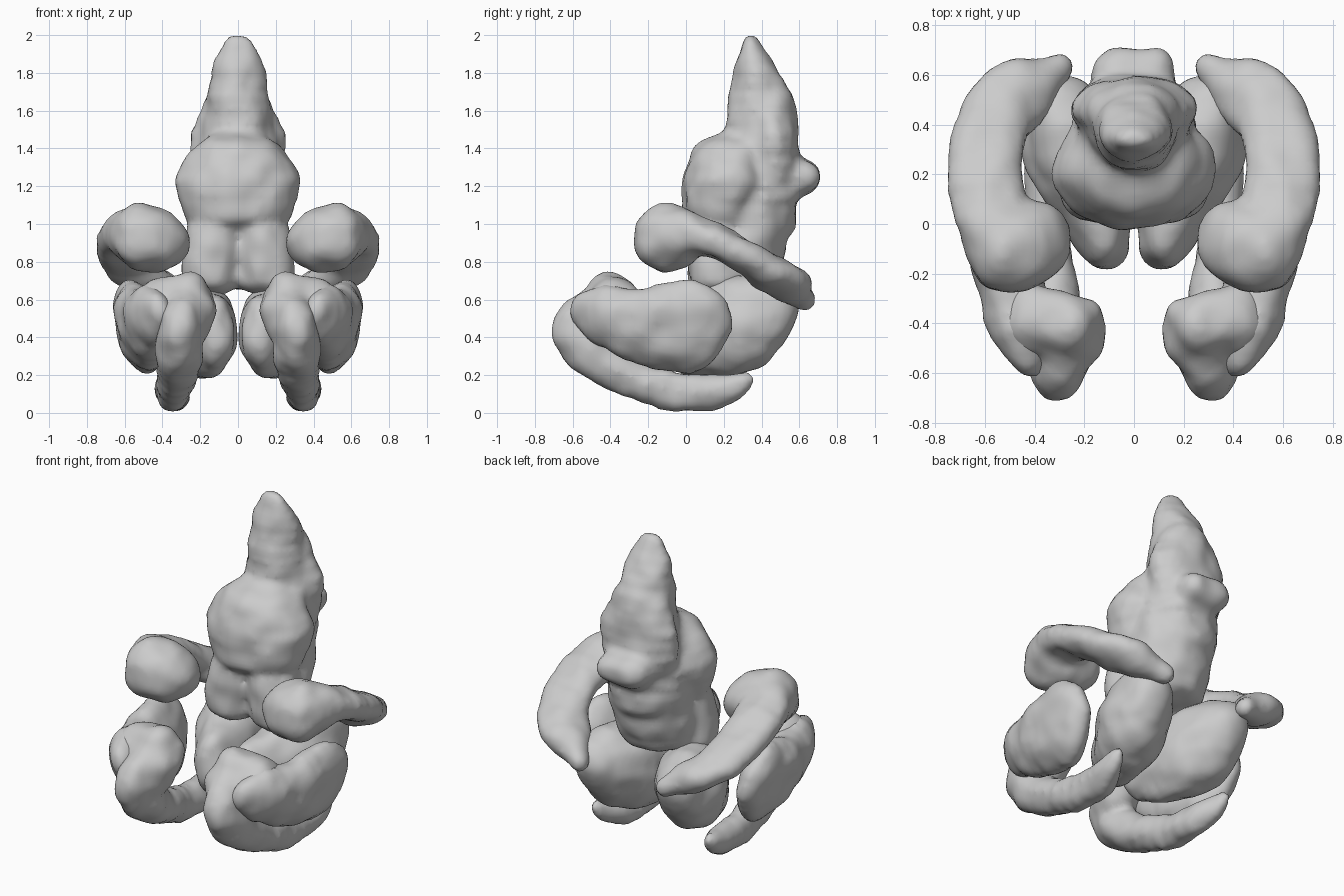
import bpy, bmesh, math
from mathutils import Matrix, noise

# Template ball, copied for every station of a sweep
tb = bmesh.new()
bmesh.ops.create_icosphere(tb, subdivisions=3, radius=1)
BALL_V = [v.co.copy() for v in tb.verts]
BALL_F = [[v.index for v in f.verts] for f in tb.faces]
tb.free()


def spline(p0, p1, p2, p3, t):
    """Catmull-Rom interpolation of number tuples."""
    return [0.5 * (2 * b + (c - a) * t + (2 * a - 5 * b + 4 * c - d) * t * t
                   + (3 * b - a - 3 * c + d) * t ** 3)
            for a, b, c, d in zip(p0, p1, p2, p3)]


def blob(name, chains, mirror=False, voxel=0.024, lumps=0.016, steps=3):
    """Fuse ellipsoids swept along chains of (x, y, z, rx, ry, rz); each chain is (points, tilt)."""
    verts, faces = [], []
    for pts, tilt in chains:
        stations = [pts[-1]]
        n = len(pts)
        for i in range(n - 1):
            q = (pts[max(i - 1, 0)], pts[i], pts[i + 1], pts[min(i + 2, n - 1)])
            stations += [spline(*q, k / steps) for k in range(steps)]
        for x, y, z, rx, ry, rz in stations:
            m = (Matrix.Translation((x, y, z)) @ Matrix.Rotation(tilt, 4, 'Y')
                 @ Matrix.Diagonal((rx, ry, rz, 1)))
            base = len(verts)
            verts += [m @ v for v in BALL_V]
            faces += [[base + i for i in f] for f in BALL_F]
    me = bpy.data.meshes.new(name)
    me.from_pydata(verts, [], faces)
    ob = bpy.data.objects.new(name, me)
    bpy.context.collection.objects.link(ob)
    rm = ob.modifiers.new("fuse", 'REMESH')
    rm.mode, rm.voxel_size = 'VOXEL', voxel
    sm = ob.modifiers.new("soften", 'SMOOTH')
    sm.factor, sm.iterations = 0.5, 5
    ev = ob.evaluated_get(bpy.context.evaluated_depsgraph_get())
    me = bpy.data.meshes.new_from_object(ev)
    ob.modifiers.clear()
    ob.data = me
    # gentle organic unevenness
    shift = [v.normal * lumps * noise.noise(v.co * 8) for v in me.vertices]
    for v, s in zip(me.vertices, shift):
        v.co += s
    me.shade_smooth()
    if mirror:
        ob.name = "right_" + name
        other = bpy.data.objects.new("left_" + name, me.copy())
        other.data.transform(Matrix.Scale(-1, 4, (1, 0, 0)))
        other.data.flip_normals()
        bpy.context.collection.objects.link(other)


# Central stem: tapering column, front bulge, broad back, rear ridge, two short stalks
column = [(0, .345, 1.93, .095, .06, .075), (0, .375, 1.8, .15, .125, .08),
          (0, .395, 1.6, .175, .19, .08), (0, .40, 1.42, .21, .20, .08),
          (0, .38, 1.2, .25, .22, .08), (0, .34, 1.0, .26, .22, .08),
          (0, .30, .86, .26, .23, .08), (0, .28, .73, .23, .20, .08)]
bulge = [(0, .24, 1.36, .25, .21, .13), (0, .22, 1.22, .335, .24, .16),
         (0, .19, 1.06, .29, .21, .12)]
back = [(0, .45, 1.66, .16, .12, .08), (0, .465, 1.47, .255, .13, .11),
        (0, .46, 1.25, .235, .15, .1), (0, .44, 1.0, .2, .14, .1)]
ridge = [(-.075, .585, 1.25, .095, .125, .10), (.075, .585, 1.25, .095, .125, .10)]
stem = [(column, 0), (bulge, 0), (back, 0), (ridge, 0)]
for s in (-1, 1):
    stem.append(([(s * .12, .17, .97, .15, .16, .08), (s * .14, .15, .84, .155, .15, .09),
                  (s * .15, .16, .71, .15, .15, .09)], 0))
blob("central_stem", stem)

# Egg-shaped inner lobes under the stem
blob("inner_lobe", [([(.12, -.08, .42, .105, .10, .19), (.165, .06, .42, .16, .12, .235),
                      (.225, .24, .45, .215, .15, .27), (.26, .38, .49, .19, .14, .24),
                      (.28, .48, .55, .14, .12, .15)], 0)], True)

# Curved inner band: thick head at the front, sweeping under to the back
blob("curved_band", [([(.20, -.37, .60, .07, .07, .09), (.25, -.46, .52, .13, .13, .17),
                       (.315, -.58, .45, .10, .14, .14), (.31, -.51, .33, .125, .14, .13),
                       (.32, -.36, .22, .115, .12, .11), (.34, -.12, .125, .095, .1, .11),
                       (.35, .12, .105, .085, .1, .10), (.38, .25, .13, .06, .08, .08),
                       (.39, .32, .17, .045, .05, .05)], 0),
                     ([(.27, -.40, .63, .12, .13, .12), (.42, -.38, .57, .12, .15, .14)], 0)],
     True)

# Bean-shaped outer lobes, tilted outwards at the top
blob("outer_lobe", [([(.42, -.54, .54, .07, .08, .10), (.46, -.42, .51, .12, .11, .17),
                      (.50, -.22, .455, .135, .13, .215), (.53, -.02, .455, .125, .13, .255),
                      (.545, .10, .465, .10, .10, .225), (.56, .17, .48, .06, .08, .14)], .25)],
     True)

# Arched side arms: ball at the front, flattening and sinking to the rear tip
blob("side_arm", [([(.56, -.10, .93, .11, .18, .16), (.575, .02, .945, .155, .1, .12),
                    (.595, .20, .89, .16, .1, .09), (.575, .38, .79, .155, .12, .085),
                    (.51, .49, .715, .15, .16, .08), (.41, .56, .65, .12, .115, .075),
                    (.30, .62, .60, .06, .06, .06)], 0),
                  ([(.32, -.06, .90, .07, .12, .09), (.42, -.08, .91, .14, .18, .17),
                    (.52, -.11, .93, .14, .175, .18)], 0)], True)
